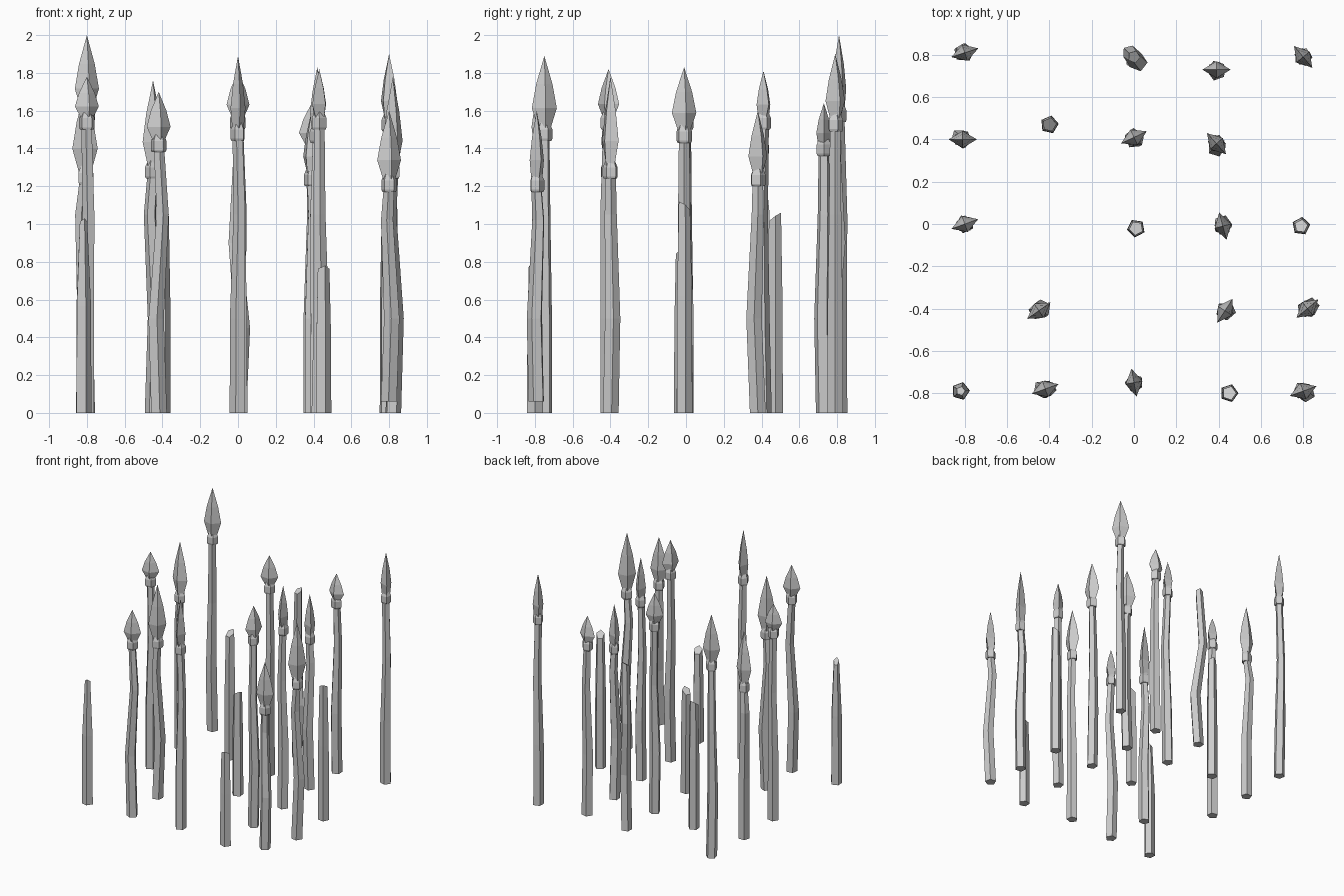
import bpy, bmesh, random
from math import cos, sin, pi, radians
from mathutils import Vector

if "Cube" in bpy.data.objects:
    bpy.data.objects.remove(bpy.data.objects["Cube"])

random.seed(4)

# Spears: x, y, collar bottom z, tip z, blade angle, shaft bend at z=.5 and at z=1.05
SPEARS = [
    (-.80, .81, 1.54, 2.00, 18, (-.01, 0), (-.01, .01)),
    (.39, .73, 1.36, 1.64, 0, (0, -.01), (.01, 0)),
    (.80, .79, 1.49, 1.90, -50, (0, 0), (.01, 0)),
    (-.81, .40, 1.21, 1.71, 0, (0, 0), (-.02, .015)),
    (.00, .41, 1.50, 1.81, 25, (0, -.01), (.015, -.01)),
    (.39, .38, 1.20, 1.60, -48, (0, -.02), (.01, 0)),
    (-.80, .00, 1.50, 1.78, 20, (0, 0), (.01, 0)),
    (.42, -.01, 1.43, 1.83, 105, (0, .01), (-.01, 0)),
    (.43, -.41, 1.50, 1.82, 57, (.01, 0), (0, -.01)),
    (.82, -.40, 1.24, 1.78, 40, (.015, .01), (-.015, 0)),
    (.80, -.79, 1.17, 1.60, 20, (.015, -.01), (-.01, .01)),
    (-.45, -.41, 1.24, 1.76, 35, (.015, .01), (-.015, 0)),
    (-.42, -.78, 1.38, 1.70, 20, (-.015, 0), (.02, 0)),
    (.00, -.75, 1.44, 1.89, 100, (0, 0), (.01, 0)),
]
# Plain stakes: x, y, top z, top radius
STAKES = [
    (-.40, .47, 1.06, .034),
    (.01, -.02, .86, .034),
    (.79, -.01, 1.12, .032),
    (-.82, -.79, 1.03, .022),
    (.45, -.80, .78, .034),
]


def loft(name, rings):
    """Skin a list of point rings; a one-point ring makes a tip."""
    bm = bmesh.new()
    loops = [[bm.verts.new(p) for p in r] for r in rings]
    for a, b in zip(loops, loops[1:]):
        n = len(a)
        for i in range(n):
            j = (i + 1) % n
            if len(b) == 1:
                bm.faces.new((a[i], a[j], b[0]))
            else:
                bm.faces.new((a[i], a[j], b[j], b[i]))
    bm.faces.new(loops[0][::-1])
    if len(loops[-1]) > 1:
        bm.faces.new(loops[-1])
    bmesh.ops.recalc_face_normals(bm, faces=bm.faces)
    me = bpy.data.meshes.new(name)
    bm.to_mesh(me)
    bm.free()
    ob = bpy.data.objects.new(name, me)
    bpy.context.collection.objects.link(ob)
    return ob


def ring(x, y, z, rx, ry, n, rot, slant=0):
    """Elliptical ring turned about z, with an optional slanted cut."""
    pts = []
    for i in range(n):
        t = 2 * pi * i / n
        u, v = rx * cos(t), ry * sin(t)
        pts.append(Vector((x + u * cos(rot) - v * sin(rot),
                           y + u * sin(rot) + v * cos(rot), z + slant * cos(t))))
    return pts


def shaft(name, path, slant=0):
    """Five-sided wooden pole along points (x, y, z, radius)."""
    rot = random.uniform(0, 2 * pi)
    last = len(path) - 1
    return loft(name, [ring(x, y, z, r, r, 5, rot, slant if i == last else 0)
                       for i, (x, y, z, r) in enumerate(path)])


for k, (x, y, c, tip, ang, b1, b2) in enumerate(SPEARS):
    rot = radians(ang)
    foot = .06 if c == 1.17 else 0
    # Bent, tapering shaft
    shaft(f"spear_shaft_{k}", [
        (x, y, foot, .044), (x + b1[0], y + b1[1], .5, .043),
        (x + b2[0], y + b2[1], min(1.05, c - .15), .034), (x, y, c + .03, .029)])
    # Boxy binding collar below the blade, tapering into it
    loft(f"spear_collar_{k}", [
        ring(x, y, c, .038, .035, 5, rot), ring(x, y, c + .012, .044, .040, 5, rot),
        ring(x, y, c + .06, .044, .040, 5, rot), ring(x, y, c + .10, .026, .022, 5, rot)])
    # Diamond-section leaf blade
    z0 = c + .055
    h = tip - z0
    prof = [(0, .030, .030), (.30, .067, .040), (.62, .044, .027)]
    loft(f"spear_blade_{k}",
         [ring(x, y, z0 + f * h, w, t, 4, rot) for f, w, t in prof]
         + [[Vector((x, y, tip))]])

# Plain broken stakes with steeply cut tops
for k, (x, y, top, r) in enumerate(STAKES):
    shaft(f"stake_{k}", [(x, y, 0, .044), (x, y, top * .55, .042),
                         (x, y, top - .025, r)], .025)

# One crooked headless pole
shaft("crooked_pole", [(0, .78, 0, .044), (.02, .765, .45, .044),
                       (-.02, .81, .9, .036), (0, .79, 1.37, .03)], .02)
